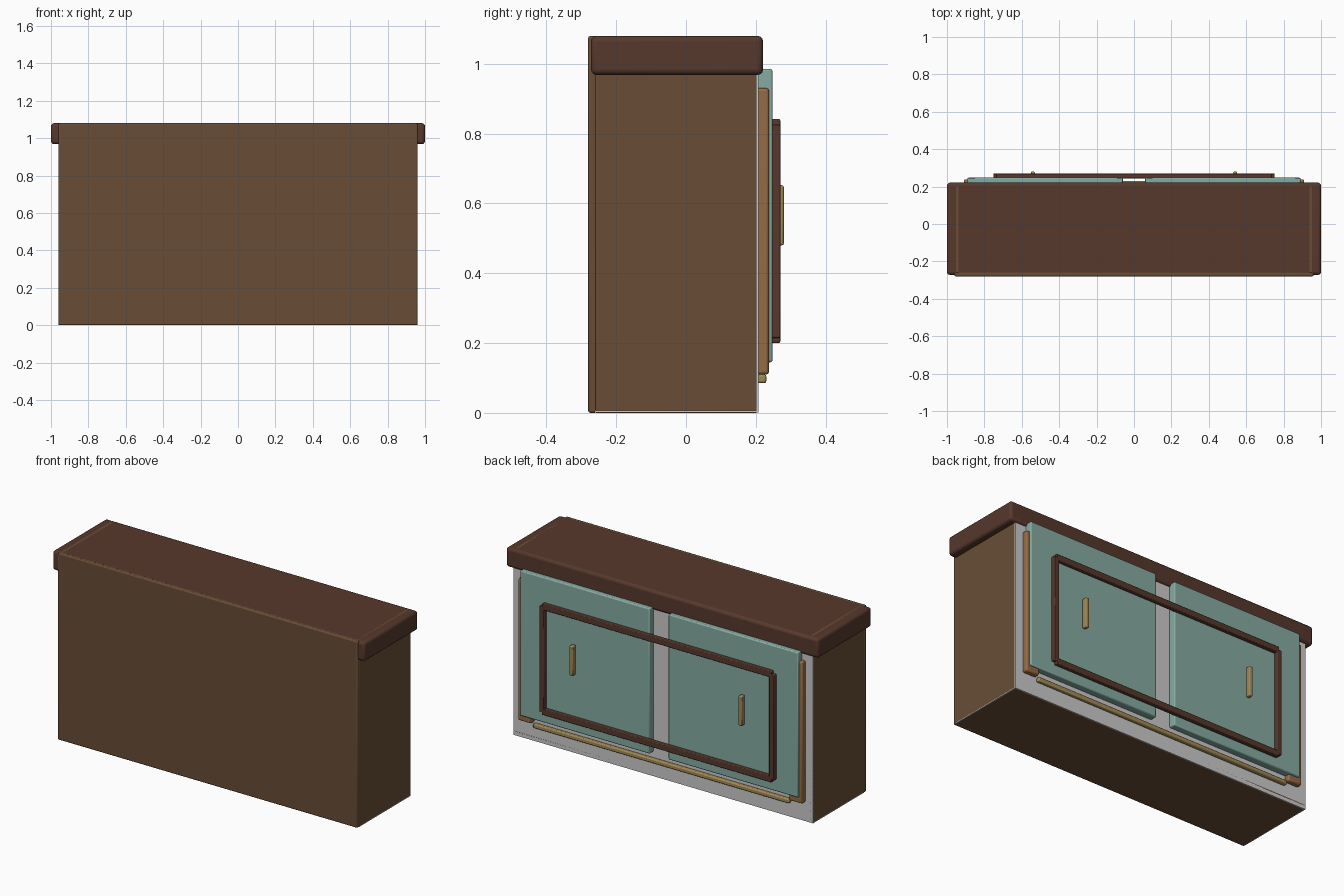
import bpy

if "Cube" in bpy.data.objects:
    bpy.data.objects.remove(bpy.data.objects["Cube"])


def material(name, rgb):
    m = bpy.data.materials.new(name)
    m.diffuse_color = (*rgb, 1)
    m.use_nodes = True
    m.node_tree.nodes["Principled BSDF"].inputs["Base Color"].default_value = m.diffuse_color
    return m


wood = material("wood", (0.14, 0.075, 0.037))
dark_wood = material("dark_wood", (0.095, 0.04, 0.026))
light_wood = material("light_wood", (0.30, 0.15, 0.06))
teal = material("teal", (0.24, 0.41, 0.36))
brass = material("brass", (0.36, 0.25, 0.09))


def box(name, x, y, z, mat=None, bevel=0.0, segments=2):
    """Bevelled box given as (min, max) on each axis."""
    bpy.ops.mesh.primitive_cube_add(size=1)
    o = bpy.context.object
    o.name = name
    o.location = [(a + b) / 2 for a, b in (x, y, z)]
    o.scale = [b - a for a, b in (x, y, z)]
    bpy.ops.object.transform_apply(location=False, rotation=False, scale=True)
    if mat:
        o.data.materials.append(mat)
    if bevel:
        m = o.modifiers.new("Bevel", "BEVEL")
        m.width = bevel
        m.segments = segments
        bpy.ops.object.shade_smooth_by_angle()
    return o


def pair(name, x, y, z, mat, bevel):
    """The same box on both sides of x = 0."""
    box(name + "_right", x, y, z, mat, bevel)
    box(name + "_left", (-x[1], -x[0]), y, z, mat, bevel)


# carcass core and its wooden panels
box("carcass", (-0.959, 0.959), (-0.26, 0.208), (0.001, 1.079))
box("plain_panel", (-0.96, 0.96), (-0.28, -0.255), (0, 1.08), wood, 0.006)
pair("side_panel", (0.93, 0.96), (-0.265, 0.208), (0, 1.08), wood, 0.008)
box("bottom_panel", (-0.96, 0.96), (-0.265, 0.208), (0, 0.035), wood, 0.008)

# overhanging top
box("top_slab", (-1, 1), (-0.272, 0.221), (0.968, 1.08), dark_wood, 0.016, 3)

# door side: posts, doors, lower rod and handles
pair("post", (0.825, 0.91), (0.20, 0.238), (0.11, 0.93), light_wood, 0.008)
pair("door", (0.06, 0.89), (0.205, 0.248), (0.145, 0.985), teal, 0.006)
box("lower_rod", (-0.82, 0.82), (0.205, 0.23), (0.085, 0.11), brass, 0.006)
pair("handle", (0.53, 0.552), (0.25, 0.28), (0.48, 0.652), brass, 0.005)

# trim frame over both doors
pair("trim_stile", (0.72, 0.752), (0.243, 0.27), (0.215, 0.825), dark_wood, 0.004)
for name, z in (("trim_bottom", 0.20), ("trim_top", 0.807)):
    box(name, (-0.735, 0.735), (0.243, 0.27), (z, z + 0.035), dark_wood, 0.004)
